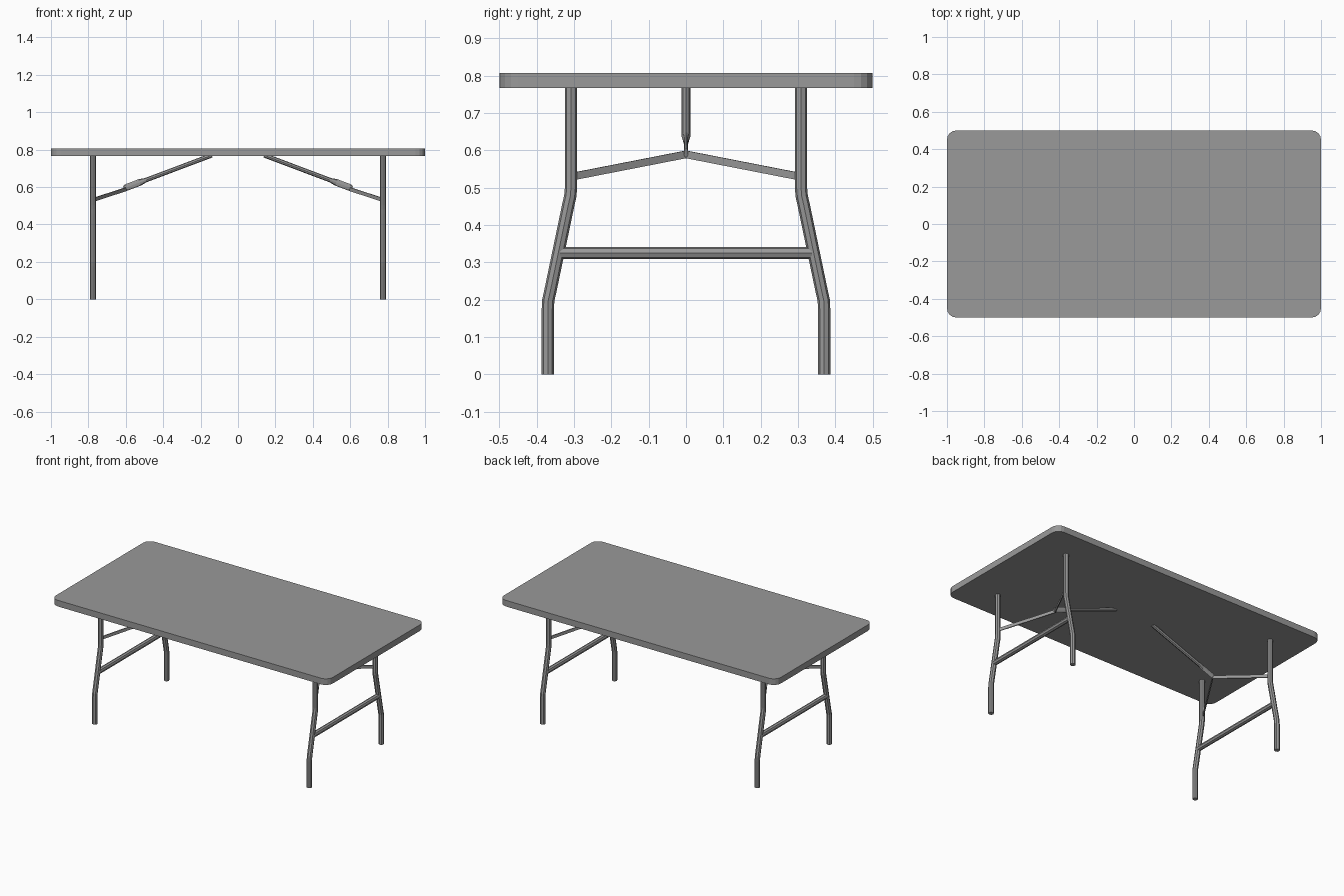
import bpy, bmesh, math
from mathutils import Vector

if "Cube" in bpy.data.objects:
    bpy.data.objects.remove(bpy.data.objects["Cube"], do_unlink=True)

grey = bpy.data.materials.new("mid grey")
grey.use_nodes = True
grey.diffuse_color = (0.32, 0.32, 0.32, 1)
grey.node_tree.nodes["Principled BSDF"].inputs["Base Color"].default_value = (0.32, 0.32, 0.32, 1)

TOP, UNDER = 0.807, 0.767
LEG_X, TUBE = 0.775, 0.0165


def finish(name, bm):
    bmesh.ops.recalc_face_normals(bm, faces=bm.faces)
    mesh = bpy.data.meshes.new(name)
    bm.to_mesh(mesh)
    bm.free()
    mesh.materials.append(grey)
    obj = bpy.data.objects.new(name, mesh)
    bpy.context.collection.objects.link(obj)
    return obj


def sweep(name, path, sizes, side, sides=8):
    """Loft rings along a path; sizes are half extents along side and across it."""
    bm = bmesh.new()
    pts = [Vector(p) for p in path]
    side = Vector(side).normalized()
    rings = []
    for i, p in enumerate(pts):
        before, after = pts[max(i - 1, 0)], pts[min(i + 1, len(pts) - 1)]
        up = (after - before).normalized().cross(side).normalized()
        a, b = sizes[min(i, len(sizes) - 1)]
        ring = []
        for k in range(sides):
            t = math.tau * (k + (0.5 if sides == 4 else 0)) / sides
            s = math.sqrt(2) if sides == 4 else 1
            ring.append(bm.verts.new(p + side * (a * s * math.cos(t)) + up * (b * s * math.sin(t))))
        rings.append(ring)
    for r, q in zip(rings, rings[1:]):
        for k in range(sides):
            n = (k + 1) % sides
            bm.faces.new((r[k], r[n], q[n], q[k]))
    bm.faces.new(rings[0])
    bm.faces.new(rings[-1])
    return finish(name, bm)


# Table top: slab with rounded corners
bm = bmesh.new()
radius, steps = 0.05, 4
outline = []
for quarter, (sx, sy) in enumerate([(1, 1), (-1, 1), (-1, -1), (1, -1)]):
    for k in range(steps + 1):
        t = math.pi / 2 * (quarter + k / steps)
        outline.append(bm.verts.new((sx * (1 - radius) + radius * math.cos(t),
                                     sy * (0.5 - radius) + radius * math.sin(t), UNDER)))
base = bm.faces.new(outline)
raised = bmesh.ops.extrude_face_region(bm, geom=[base], use_keep_orig=True)
bmesh.ops.translate(bm, vec=(0, 0, TOP - UNDER),
                    verts=[v for v in raised["geom"] if isinstance(v, bmesh.types.BMVert)])
finish("table_top", bm)

# Bent leg profile as (y, z), from the top down
leg_profile = [(0.308, UNDER), (0.308, 0.5), (0.31, 0.477), (0.315, 0.455),
               (0.364, 0.22), (0.369, 0.198), (0.37, 0.175), (0.37, 0)]
round_tube = [(TUBE, TUBE)]

for sx, end in ((1, "left"), (-1, "right")):
    x = sx * LEG_X
    joint = Vector((sx * 0.598, 0, 0.589))
    for sy, face in ((-1, "front"), (1, "back")):
        # Leg
        sweep(f"{face}_{end}_leg", [(x, sy * y, z) for y, z in leg_profile], round_tube, (1, 0, 0))
        # Flat strut from leg to brace joint
        foot = Vector((x, sy * 0.297, 0.531))
        across = (foot - joint).cross(Vector((0, 0, 1)))
        sweep(f"{face}_{end}_strut", [foot, joint], [(0.003, 0.01)], across, sides=4)
    # Crossbar between the legs
    sweep(f"{end}_crossbar", [(x, -0.338, 0.325), (x, 0.338, 0.325)], round_tube, (1, 0, 0))
    # Diagonal brace tube with a flattened lower end
    low, high = Vector((sx * 0.61, 0, 0.593)), Vector((sx * 0.14, 0, 0.77))
    stations = (0, 0.03, 0.18, 0.25, 1)
    sweep(f"{end}_brace", [low.lerp(high, t) for t in stations],
          [(0.006, 0.013), (0.006, 0.018), (0.006, 0.018), (0.012, 0.012), (0.012, 0.012)], (0, 1, 0))
